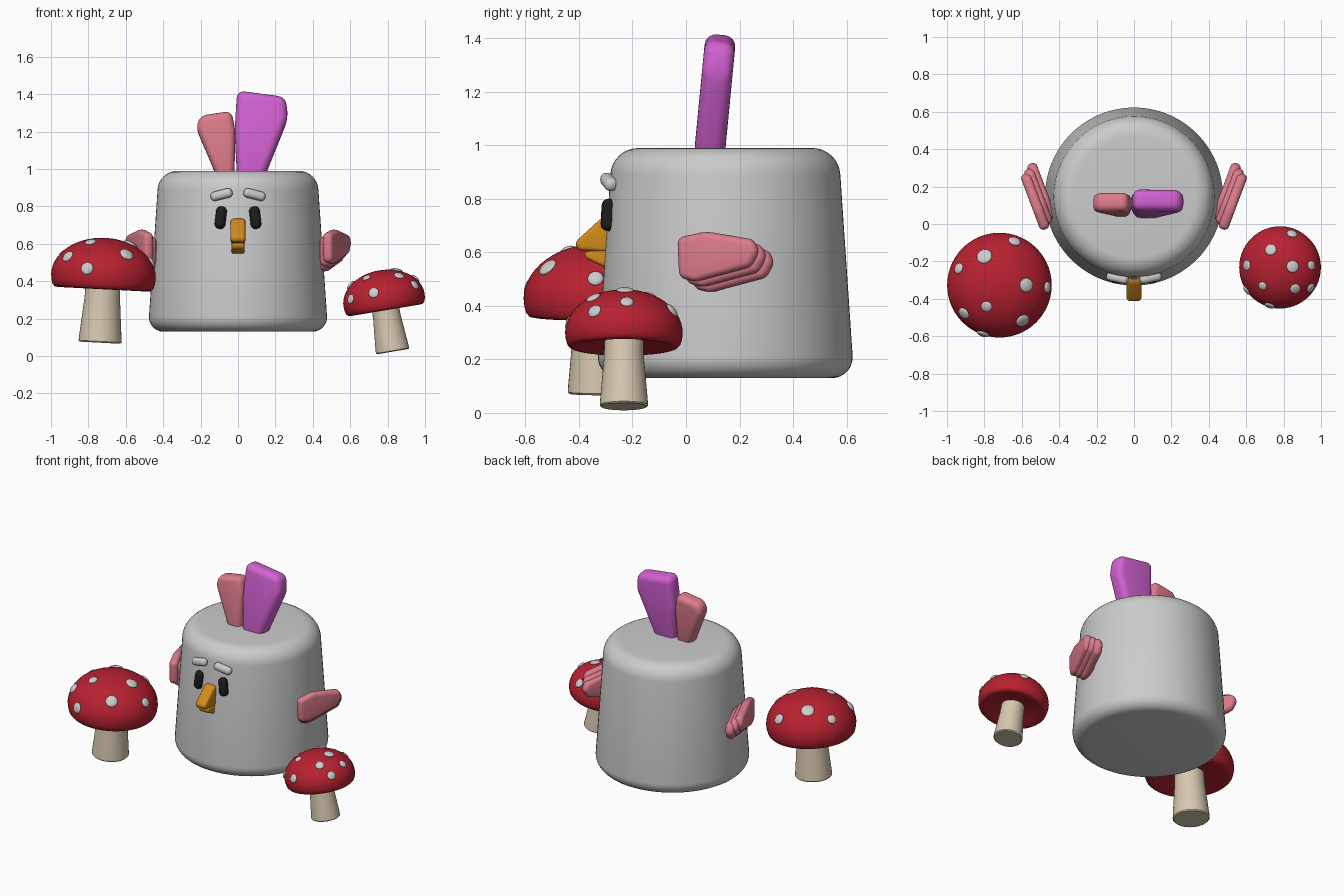
import bpy, bmesh
from math import sin, cos, sqrt, radians, pi
from mathutils import Matrix, Vector, Euler

if "Cube" in bpy.data.objects:
    bpy.data.objects.remove(bpy.data.objects["Cube"])


def material(name, rgb):
    m = bpy.data.materials.new(name)
    m.diffuse_color = (*rgb, 1)
    m.use_nodes = True
    m.node_tree.nodes["Principled BSDF"].inputs["Base Color"].default_value = m.diffuse_color
    return m


PINK = material("pink", (0.72, 0.20, 0.26))
PURPLE = material("purple", (0.65, 0.12, 0.65))
BLACK = material("black", (0.012, 0.012, 0.012))
ORANGE = material("orange", (0.65, 0.26, 0.01))
RED = material("red", (0.48, 0.015, 0.03))
CREAM = material("cream", (0.68, 0.58, 0.44))


def finish(name, bm, mat=None):
    bmesh.ops.recalc_face_normals(bm, faces=bm.faces)
    me = bpy.data.meshes.new(name)
    bm.to_mesh(me)
    bm.free()
    ob = bpy.data.objects.new(name, me)
    bpy.context.collection.objects.link(ob)
    if mat:
        me.materials.append(mat)
    for p in me.polygons:
        p.use_smooth = True
    return ob


def placed(loc, rot=(0, 0, 0), scale=1):
    e = Euler([radians(a) for a in rot])
    return Matrix.Translation(loc) @ e.to_matrix().to_4x4() @ Matrix.Scale(scale, 4)


def lathe(name, profile, mat=None, matrix=Matrix(), steps=56):
    bm = bmesh.new()
    vs = [bm.verts.new((r, 0, z)) for r, z in profile]
    es = [bm.edges.new(p) for p in zip(vs, vs[1:])]
    bmesh.ops.spin(bm, geom=vs + es, cent=(0, 0, 0), axis=(0, 0, 1), angle=2 * pi, steps=steps)
    bmesh.ops.remove_doubles(bm, verts=bm.verts, dist=1e-4)
    bm.transform(matrix)
    return finish(name, bm, mat)


def slab(name, outline, thickness, bevel, mat=None, matrix=Matrix(), mirror=False):
    """Soft-edged slab: outline in local XZ, thickness along local Y."""
    bm = bmesh.new()
    f = bm.faces.new([bm.verts.new((x, -thickness / 2, z)) for x, z in outline])
    ext = bmesh.ops.extrude_face_region(bm, geom=[f], use_keep_orig=True)
    bmesh.ops.translate(bm, vec=(0, thickness, 0),
                        verts=[v for v in ext["geom"] if isinstance(v, bmesh.types.BMVert)])
    bm.transform(matrix)
    ob = finish(name, bm, mat)
    if mirror:
        ob.modifiers.new("mirror", "MIRROR")
    b = ob.modifiers.new("bevel", "BEVEL")
    b.width, b.segments, b.limit_method = bevel, 5, "NONE"
    return ob


def arc(cx, cz, r, a0, a1, n=8):
    angles = [radians(a0 + (a1 - a0) * i / n) for i in range(n + 1)]
    return [(cx + r * cos(a), cz + r * sin(a)) for a in angles]


def box(w, h):
    return [(-w / 2, -h / 2), (w / 2, -h / 2), (w / 2, h / 2), (-w / 2, h / 2)]


# Body
lathe("body", [(0, 0.13)] + arc(0.398, 0.208, 0.078, -90, 4)
      + arc(0.325, 0.885, 0.105, 4, 90) + [(0, 0.99)],
      matrix=placed((0, 0.147, 0)), steps=72)

# Head feathers
lean = placed((0, -0.005, 0.005), (-5.5, 0, 0))
slab("large_head_feather", [(-0.005, 0.95), (0.14, 0.95), (0.268, 1.27), (0.255, 1.385),
                            (-0.005, 1.42), (-0.018, 1.2)], 0.115, 0.042, PURPLE, lean)
slab("small_head_feather", [(-0.11, 0.95), (-0.02, 0.95), (-0.013, 1.2), (-0.035, 1.31),
                            (-0.2, 1.285), (-0.225, 1.22)], 0.10, 0.035, PINK, lean)

# Eyes and brows
slab("eyes", box(0.056, 0.12), 0.06, 0.025, BLACK,
     placed((0.092, -0.287, 0.74), (-4, -6, 12)), True)
slab("brows", box(0.12, 0.05), 0.05, 0.022, None,
     placed((0.088, -0.288, 0.863), (-4, 14, 12)), True)

# Beak, upper and lower
sideways = placed((0, 0, 0), (0, 0, 90))
slab("upper_beak", [(-0.27, 0.737), (-0.312, 0.732), (-0.415, 0.638), (-0.405, 0.608),
                    (-0.27, 0.598)], 0.078, 0.022, ORANGE, sideways)
slab("lower_beak", [(-0.27, 0.615), (-0.38, 0.602), (-0.376, 0.578), (-0.31, 0.547),
                    (-0.27, 0.547)], 0.07, 0.018, ORANGE, sideways)

# Wings: three overlapping feathers on each side
wing = placed((0.457, 0, 0), (0, 0, 69.5))
for i, layer in enumerate(("outer", "middle", "inner")):
    s = i * 0.02
    outline = [(-0.022 + s, 0.655 - s), (0.09 + s, 0.678 - s), (0.28 + s, 0.648 - s),
               (0.302 + s, 0.60 - s), (0.27 + s, 0.545 - s), (0.05 + s, 0.49 - s),
               (-0.015 + s, 0.505 - s)]
    slab(layer + "_wing_feathers", outline, 0.055, 0.024, PINK,
         wing @ Matrix.Translation((0, (i - 1) * 0.025, 0)), True)


# Mushrooms: domed cap, flared stem and flattened spots
def mushroom(name, matrix, spots):
    R, H, z0 = 0.28, 0.205, 0.07
    dome = [(R * cos(i * pi / 28), z0 + H * sin(i * pi / 28)) for i in range(14)] + [(0, z0 + H)]
    lathe(name + "_cap", [(0, 0.035), (0.12, 0.028), (0.2, 0.008), (0.24, 0), (0.258, 0.003),
                          (0.27, 0.016), (0.277, 0.04)] + dome, RED, matrix)
    stem = lathe(name + "_stem", [(0, -0.286), (0.108, -0.286), (0.115, -0.279), (0.113, -0.25),
                                  (0.104, -0.15), (0.095, -0.05), (0.092, 0.05)], CREAM, matrix, 40)
    stem.data.set_sharp_from_angle(angle=radians(40))
    bm = bmesh.new()
    for u, v, size in spots:
        h = sqrt(max(0, 1 - u * u - v * v))
        n = Vector((u / R, v / R, h / H)).normalized()
        m = (matrix @ Matrix.Translation((R * u, R * v, z0 + H * h))
             @ n.to_track_quat("Z", "Y").to_matrix().to_4x4()
             @ Matrix.Diagonal((size, size, 0.013, 1)))
        bmesh.ops.create_uvsphere(bm, u_segments=20, v_segments=10, radius=1, matrix=m)
    finish(name + "_spots", bm)


mushroom("large_mushroom", placed((-0.723, -0.327, 0.357), (0, 3, 0)),
         [(-0.32, 0.55, 0.042), (0.48, 0, 0.038), (-0.28, -0.41, 0.03), (-0.8, 0.32, 0.03),
          (0.27, 0.84, 0.034), (0.42, -0.68, 0.038), (0.9, -0.04, 0.03), (-0.7, -0.54, 0.034),
          (-0.32, -0.93, 0.034)])
mushroom("small_mushroom", placed((0.79, -0.232, 0.245), (0, -9.5, 0), 0.785),
         [(0.42, 0.02, 0.042), (0.46, -0.52, 0.036), (-0.33, -0.45, 0.03), (-0.12, 0.43, 0.04),
          (0.84, 0.05, 0.032), (0.35, 0.82, 0.036), (0.8, -0.5, 0.034), (-0.8, -0.56, 0.034),
          (-0.74, 0.05, 0.036), (-0.22, -0.93, 0.036)])
